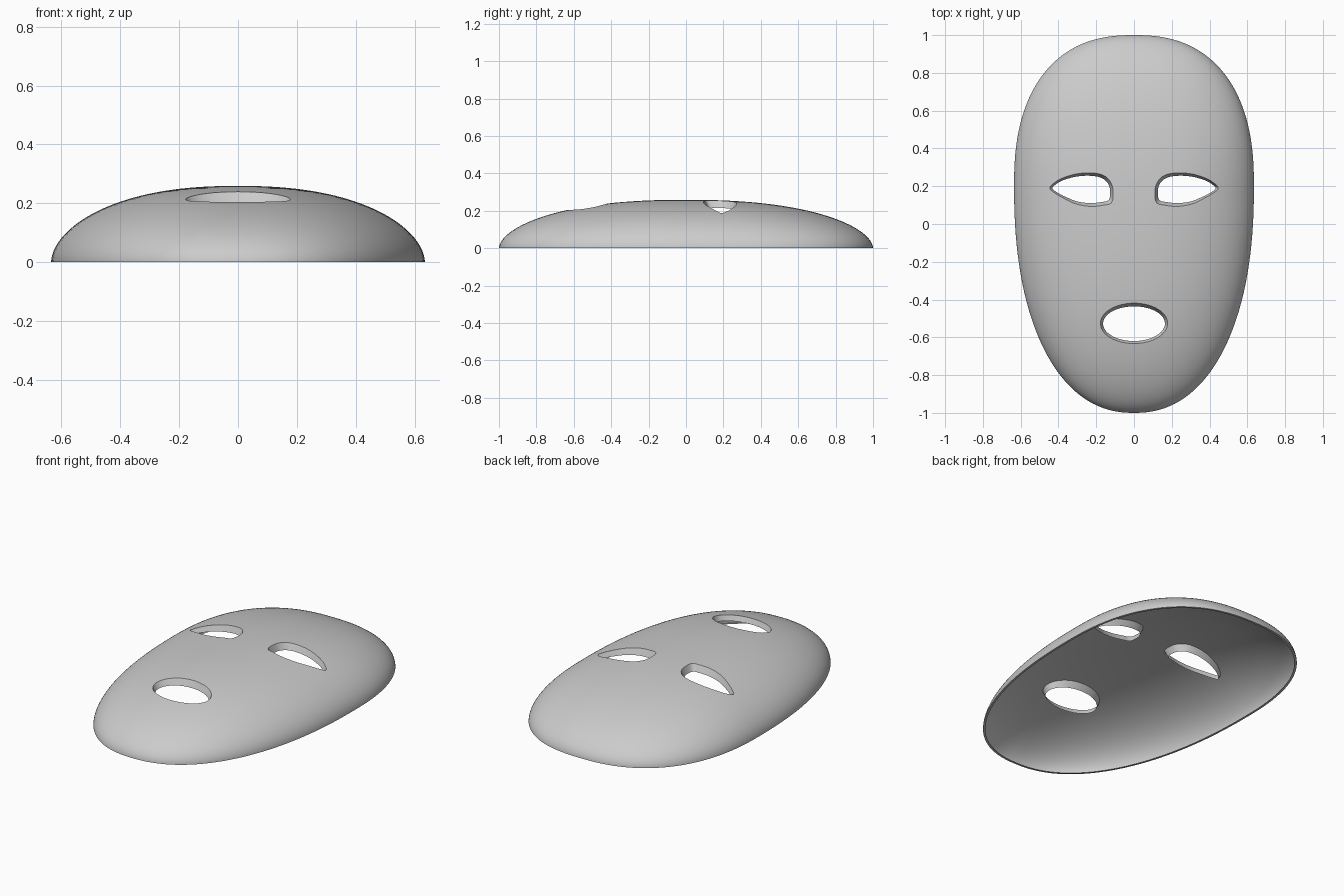
import bpy, bmesh, math
from mathutils import Vector

if "Cube" in bpy.data.objects:
    bpy.data.objects.remove(bpy.data.objects["Cube"])

SEG, RINGS = 144, 40
UPPER, LOWER = (2.4, 0.8), (2.25, 1.2)      # exponent and length of each half


def outline(a):
    """Rim of the face: two superellipse halves meeting at y = 0.2."""
    c, s = math.cos(a), math.sin(a)
    n, depth = UPPER if s >= 0 else LOWER
    x = 0.635 * math.copysign(abs(c) ** (2 / n), c)
    y = 0.2 + depth * math.copysign(abs(s) ** (2 / n), s)
    return x, y


def height(s):
    """Dome profile from centre (s = 0) to rim (s = 1)."""
    return 0.259 * max(0.0, 1 - s ** 2.3) ** 0.55


def surface_z(x, y):
    """Height of the dome above a point, finding its ring by bisection."""
    lo, hi = 0.01, 1.0
    for _ in range(30):
        s = (lo + hi) / 2
        v = y / s - 0.2
        n, depth = UPPER if v >= 0 else LOWER
        inside = abs(x / s / 0.635) ** n + abs(v / depth) ** n < 1
        lo, hi = (lo, s) if inside else (s, hi)
    return height(s)


def bridge(bm, a, b):
    n = len(a)
    for i in range(n):
        j = (i + 1) % n
        bm.faces.new((a[i], a[j], b[j], b[i]))


def dome(bm, scale):
    """Rings shrinking from the rim to a pole; returns the rim ring."""
    rings = []
    for r in range(RINGS):
        s = math.cos(0.5 * math.pi * r / RINGS)
        ring = []
        for i in range(SEG):
            x, y = outline(2 * math.pi * i / SEG)
            ring.append(bm.verts.new((x * s * scale[0], y * s * scale[1],
                                      height(s) * scale[2])))
        rings.append(ring)
    for a, b in zip(rings, rings[1:]):
        bridge(bm, a, b)
    pole = bm.verts.new((0, 0, height(0) * scale[2]))
    last = rings[-1]
    for i in range(SEG):
        bm.faces.new((last[i], last[(i + 1) % SEG], pole))
    return rings[0]


def finish(bm, name):
    bmesh.ops.recalc_face_normals(bm, faces=bm.faces[:])
    me = bpy.data.meshes.new(name)
    bm.to_mesh(me)
    bm.free()
    ob = bpy.data.objects.new(name, me)
    bpy.context.collection.objects.link(ob)
    return ob


def smooth_loop(pts, steps=6):
    """Closed Catmull-Rom curve through the points."""
    n, out = len(pts), []
    for i in range(n):
        p0, p1, p2, p3 = (Vector(pts[(i + k - 1) % n]) for k in range(4))
        for t in (k / steps for k in range(steps)):
            out.append(0.5 * (2 * p1 + (p2 - p0) * t
                              + (2 * p0 - 5 * p1 + 4 * p2 - p3) * t * t
                              + (3 * p1 - p0 - 3 * p2 + p3) * t ** 3))
    return out


def hole_cutter(name, loop, centre, half):
    """Plug that follows the dome and narrows below it."""
    bm = bmesh.new()
    c, ends = Vector(centre), []
    for dz in (-0.08, 0.06):
        kx, ky = (1 + 0.45 * dz / h for h in half)
        ring = []
        for p in loop:
            d = p - c
            ring.append(bm.verts.new((c.x + d.x * kx, c.y + d.y * ky,
                                      surface_z(p.x, p.y) + dz)))
        hub = bm.verts.new((c.x, c.y, surface_z(*c) + dz))
        for i in range(len(ring)):
            bm.faces.new((ring[i], ring[(i + 1) % len(ring)], hub))
        ends.append(ring)
    bridge(bm, *ends)
    ob = finish(bm, name)
    ob.hide_render = True
    return ob


# Mask shell: outer dome, narrow rim and a temporary inner dome
bm = bmesh.new()
outer = dome(bm, (1, 1, 1))
inner = dome(bm, (0.98, 0.987, 0.85))
bridge(bm, outer, inner)
mask = finish(bm, "mask")

# Eye and mouth openings
eye = [(.446, .19), (.425, .215), (.385, .24), (.31, .264), (.23, .271),
       (.16, .257), (.12, .215), (.11, .16), (.12, .112), (.16, .1),
       (.23, .093), (.31, .107), (.385, .143), (.425, .168)]
cutters = []
for side, label in ((1, "right"), (-1, "left")):
    loop = smooth_loop([(side * x, y) for x, y in eye])
    cutters.append(hole_cutter(label + "_eye_cutter", loop,
                               (side * .26, .185), (.165, .09)))
mouth = [Vector((0.178 * math.cos(a), -0.526 + 0.107 * math.sin(a)))
         for a in (2 * math.pi * i / 64 for i in range(64))]
cutters.append(hole_cutter("mouth_cutter", mouth, (0, -0.526), (.178, .107)))

bpy.context.view_layer.objects.active = mask
mask.select_set(True)
for cut in cutters:
    mod = mask.modifiers.new(cut.name, 'BOOLEAN')
    mod.operation, mod.solver, mod.object = 'DIFFERENCE', 'EXACT', cut
    bpy.ops.object.modifier_apply(modifier=mod.name)
for cut in cutters:
    bpy.data.objects.remove(cut, do_unlink=True)

# Drop the inner dome: a thin sheet with lips turned in at rim and openings
bm = bmesh.new()
bm.from_mesh(mask.data)
bm.normal_update()
inside = [f for f in bm.faces
          if f.normal.z < -1e-3 and f.calc_center_median().z > 1e-4]
bmesh.ops.delete(bm, geom=inside, context='FACES')
bm.to_mesh(mask.data)
bm.free()

bpy.ops.object.shade_smooth_by_angle(angle=math.radians(35))
